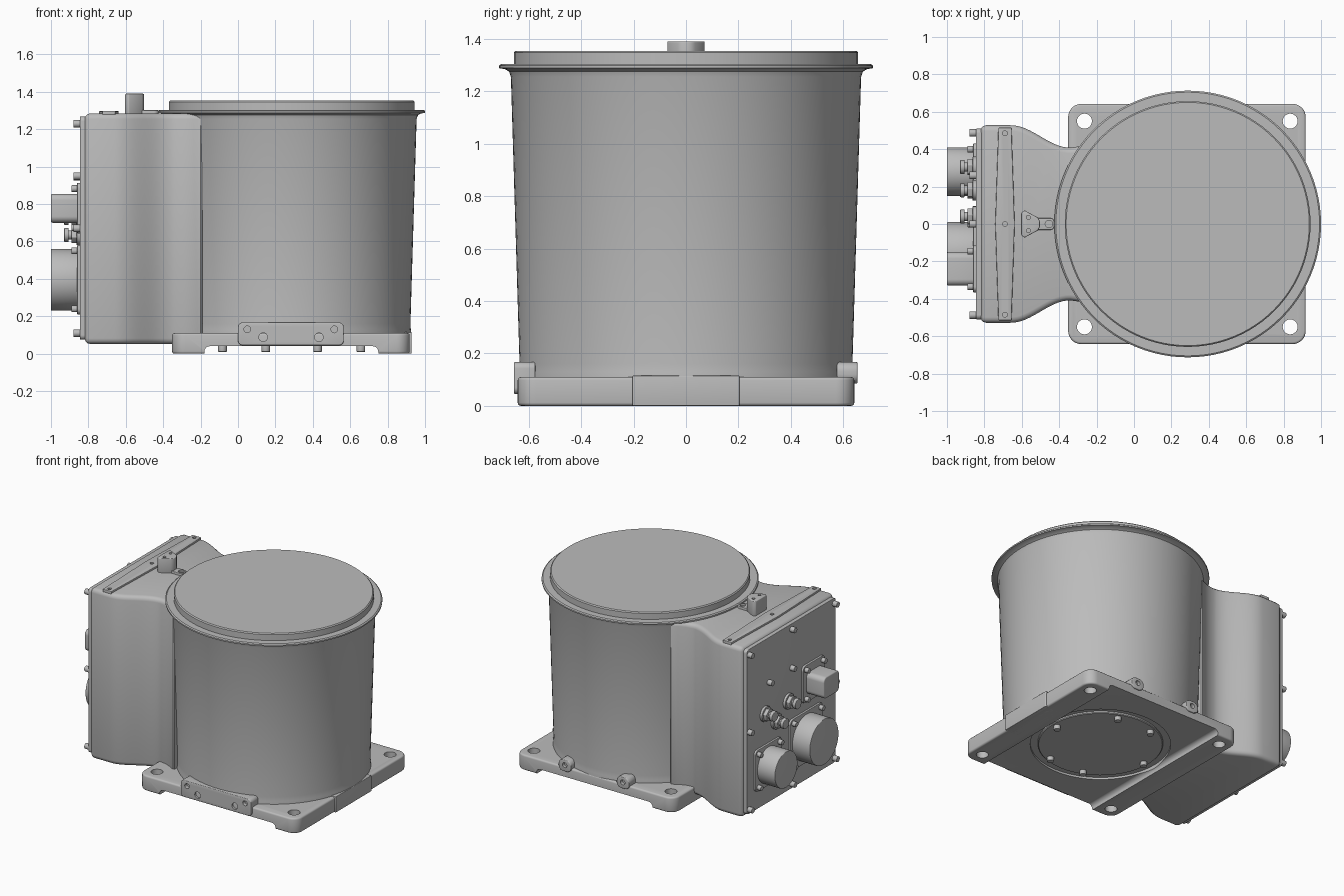
import bpy, bmesh, math
from mathutils import Matrix, Vector

cube = bpy.data.objects.get("Cube")
if cube:
    bpy.data.objects.remove(cube)

grey = bpy.data.materials.new("cast grey")
grey.use_nodes = True
grey.diffuse_color = (0.5, 0.5, 0.5, 1)
grey.node_tree.nodes["Principled BSDF"].inputs["Base Color"].default_value = (0.5, 0.5, 0.5, 1)

CX = 0.287          # drum axis
FACE = -0.845       # outer face of the cover plate
# Prism axes: profile u, profile v, extrusion direction
AXES = {"x": ((0, 1, 0), (0, 0, 1), (1, 0, 0)),
        "y": ((1, 0, 0), (0, 0, 1), (0, 1, 0)),
        "z": ((1, 0, 0), (0, 1, 0), (0, 0, 1))}


def finish(name, bm, bevel=0, segments=3):
    bmesh.ops.recalc_face_normals(bm, faces=bm.faces)
    if bevel:
        sharp = [e for e in bm.edges if e.calc_face_angle(0) > math.radians(40)]
        bmesh.ops.bevel(bm, geom=sharp, offset=bevel, segments=segments,
                        profile=0.5, affect="EDGES", clamp_overlap=True)
    mesh = bpy.data.meshes.new(name)
    bm.to_mesh(mesh)
    bm.free()
    mesh.materials.append(grey)
    obj = bpy.data.objects.new(name, mesh)
    bpy.context.collection.objects.link(obj)
    return obj


def prism(name, pts, axis, lo, hi, bevel=0):
    u, v, w = (Vector(a) for a in AXES[axis])
    bm = bmesh.new()
    rings = [[bm.verts.new(u * a + v * b + w * h) for a, b in pts] for h in (lo, hi)]
    bm.faces.new(rings[0])
    bm.faces.new(rings[1])
    n = len(pts)
    for i in range(n):
        j = (i + 1) % n
        bm.faces.new((rings[0][i], rings[0][j], rings[1][j], rings[1][i]))
    return finish(name, bm, bevel)


def circle(u, v, r, n=32, turn=0):
    return [(u + r * math.cos(turn + math.tau * i / n), v + r * math.sin(turn + math.tau * i / n))
            for i in range(n)]


def rounded(u0, u1, v0, v1, r, n=8):
    pts = []
    corners = ((u1 - r, v1 - r), (u0 + r, v1 - r), (u0 + r, v0 + r), (u1 - r, v0 + r))
    for k, (u, v) in enumerate(corners):
        for i in range(n + 1):
            a = math.pi / 2 * (k + i / n)
            pts.append((u + r * math.cos(a), v + r * math.sin(a)))
    return pts


def lathe(name, profile, x, steps=96):
    bm = bmesh.new()
    vs = [bm.verts.new((r, 0, z)) for r, z in profile]
    edges = [bm.edges.new(p) for p in zip(vs, vs[1:])]
    bmesh.ops.spin(bm, geom=vs + edges, axis=(0, 0, 1), cent=(0, 0, 0),
                   angle=math.tau, steps=steps, use_duplicate=False)
    bmesh.ops.remove_doubles(bm, verts=bm.verts, dist=0.0001)
    bmesh.ops.transform(bm, matrix=Matrix.Translation((x, 0, 0)), verts=bm.verts)
    return finish(name, bm)


def cut(obj, cutters):
    bpy.context.view_layer.objects.active = obj
    for c in cutters:
        mod = obj.modifiers.new("cut", "BOOLEAN")
        mod.object = c
        mod.operation = "DIFFERENCE"
        mod.solver = "EXACT"
        bpy.ops.object.modifier_apply(modifier=mod.name)
        bpy.data.objects.remove(c)


# Tapered drum with flared foot and rim
lathe("drum", [(0, 0.07), (0.64, 0.07), (0.64, 0.11), (0.637, 0.13), (0.635, 0.16),
               (0.668, 1.255), (0.675, 1.275), (0.69, 1.284), (0.713, 1.288),
               (0.713, 1.298), (0.705, 1.304), (0, 1.304)], CX)
lathe("lid", [(0, 1.30), (0.657, 1.30), (0.657, 1.347), (0.65, 1.354), (0, 1.354)], CX)

# Base plate on two rails, with corner holes and a round recess below
base = prism("base_plate", rounded(-0.352, 0.918, -0.642, 0.642, 0.07), "z", 0, 0.11, 0.012)
cutters = [prism("rail_gap", rounded(-0.18, 0.75, -0.3, 0.04, 0.03), "y", -1, 1)]
for x in (-0.265, 0.835):
    for y in (-0.55, 0.55):
        cutters.append(prism("hole_cutter", circle(x, y, 0.04), "z", -0.1, 0.3))
cutters.append(prism("recess_cutter", circle(CX, 0, 0.46, 64), "z", -0.1, 0.055))
cut(base, cutters)
prism("base_end_pad", rounded(0.8, 0.928, -0.205, 0.205, 0.006), "z", 0, 0.115, 0.004)
lathe("bottom_cover", [(0, 0.04), (0.405, 0.04), (0.41, 0.045), (0.41, 0.08), (0, 0.08)], CX, 64)
for a in (0, 68, 112, 180, 248, 292):
    a = math.radians(a)
    prism("bottom_bolt", circle(CX + 0.37 * math.cos(a), 0.37 * math.sin(a), 0.023, 16),
          "z", 0.01, 0.05, 0.003)

# Front bracket and rear lugs
bracket = prism("front_bracket", rounded(0, 0.565, 0.045, 0.167, 0.025), "y", -0.656, -0.575, 0.005)
cut(bracket, [prism("hole_cutter", circle(x, z, r, 20), "y", -0.8, -0.63)
              for x, z, r in ((0.05, 0.13, 0.018), (0.515, 0.13, 0.018),
                              (0.135, 0.088, 0.023), (0.433, 0.088, 0.023))])
for x in (0.05, 0.515):
    lug = prism("rear_lug", rounded(x - 0.05, x + 0.05, 0.085, 0.167, 0.035), "y", 0.575, 0.654, 0.005)
    cut(lug, [prism("hole_cutter", circle(x, 0.13, 0.018, 20), "y", 0.63, 0.8)])

# Side housing that narrows to a neck and flares into the drum
side = [(-0.82, 0.528)]
for i in range(17):
    t = i / 16
    side.append((-0.66 + 0.32 * t, 0.468 + 0.06 * math.cos(math.pi * t)))
side += [(-0.29, 0.416), (-0.24, 0.435), (-0.19, 0.468)]
outline = side + [(x, -y) for x, y in reversed(side)]
prism("side_housing", outline, "z", 0.052, 1.285, 0.03)
prism("cover_plate", rounded(-0.51, 0.51, 0.075, 1.268, 0.025), "x", FACE, -0.8, 0.004)


def bolt(y, z, r=0.02, length=0.035, name="cover_bolt"):
    prism(name, circle(y, z, r, 16), "x", FACE - length, FACE + 0.01, 0.003)


for y in (-0.487, 0, 0.487):
    for z in (0.11, 0.67, 1.23):
        if y or z != 0.67:
            bolt(y, z)
bolt(0, 0.95)
bolt(0.26, 0.945)


def flange(y, z, half_y, half_z):
    prism("connector_flange", rounded(y - half_y, y + half_y, z - half_z, z + half_z, 0.03),
          "x", FACE - 0.015, FACE + 0.005, 0.003)
    for sy in (-1, 1):
        for sz in (-1, 1):
            bolt(y + sy * (half_y - 0.03), z + sz * (half_z - 0.03), 0.018, 0.045, "flange_bolt")


# Connectors on the cover plate
for y, z, r in ((0.28, 0.36, 0.13), (-0.155, 0.395, 0.165)):
    flange(y, z, r + 0.02, r + 0.02)
    prism("round_connector", circle(y, z, r, 48), "x", -1.0, FACE, 0.004)
flange(-0.24, 0.778, 0.125, 0.135)
prism("square_connector", rounded(-0.33, -0.15, 0.70, 0.855, 0.035), "x", -1.0, FACE, 0.008)
for y, z in ((0.305, 0.735), (0.18, 0.635), (0.04, 0.725)):
    prism("port_collar", circle(y, z, 0.055, 24), "x", FACE - 0.018, FACE + 0.005, 0.003)
    prism("port_nut", circle(y, z, 0.046, 6, 0.3), "x", FACE - 0.045, FACE, 0.003)
    prism("port_neck", circle(y, z, 0.025, 16), "x", FACE - 0.07, FACE)
    prism("port_cap", circle(y, z, 0.037, 20), "x", FACE - 0.085, FACE - 0.06, 0.004)

# Tapered strip across the housing top
strip = prism("top_strip", [(-0.725, -0.515), (-0.655, -0.515), (-0.638, 0), (-0.655, 0.515),
                            (-0.725, 0.515), (-0.742, 0)], "z", 1.27, 1.298, 0.004)
cut(strip, [prism("hole_cutter", circle(-0.69, y, 0.013, 16), "z", 1.288, 1.4)
            for y in (-0.485, 0, 0.485)])

# Top post with a low tail toward the drum
post = prism("top_post", [(-0.603, -0.06), (-0.585, -0.073), (-0.515, -0.035), (-0.503, -0.015),
                          (-0.503, 0.015), (-0.515, 0.035), (-0.585, 0.073), (-0.603, 0.06)],
             "z", 1.27, 1.39, 0.005)
cut(post, [prism("hole_cutter", circle(-0.565, y, 0.011, 16), "z", 1.37, 1.5) for y in (-0.035, 0.035)])
tail = prism("post_tail", rounded(-0.53, -0.425, -0.032, 0.032, 0.025), "z", 1.27, 1.302, 0.004)
cut(tail, [prism("hole_cutter", circle(-0.455, 0, 0.02, 20), "z", 1.288, 1.4)])

# Smooth shading with crisp edges
bpy.ops.object.select_all(action="DESELECT")
for obj in bpy.context.scene.objects:
    if obj.type == "MESH":
        obj.select_set(True)
        bpy.context.view_layer.objects.active = obj
bpy.ops.object.shade_smooth_by_angle(angle=math.radians(35))
